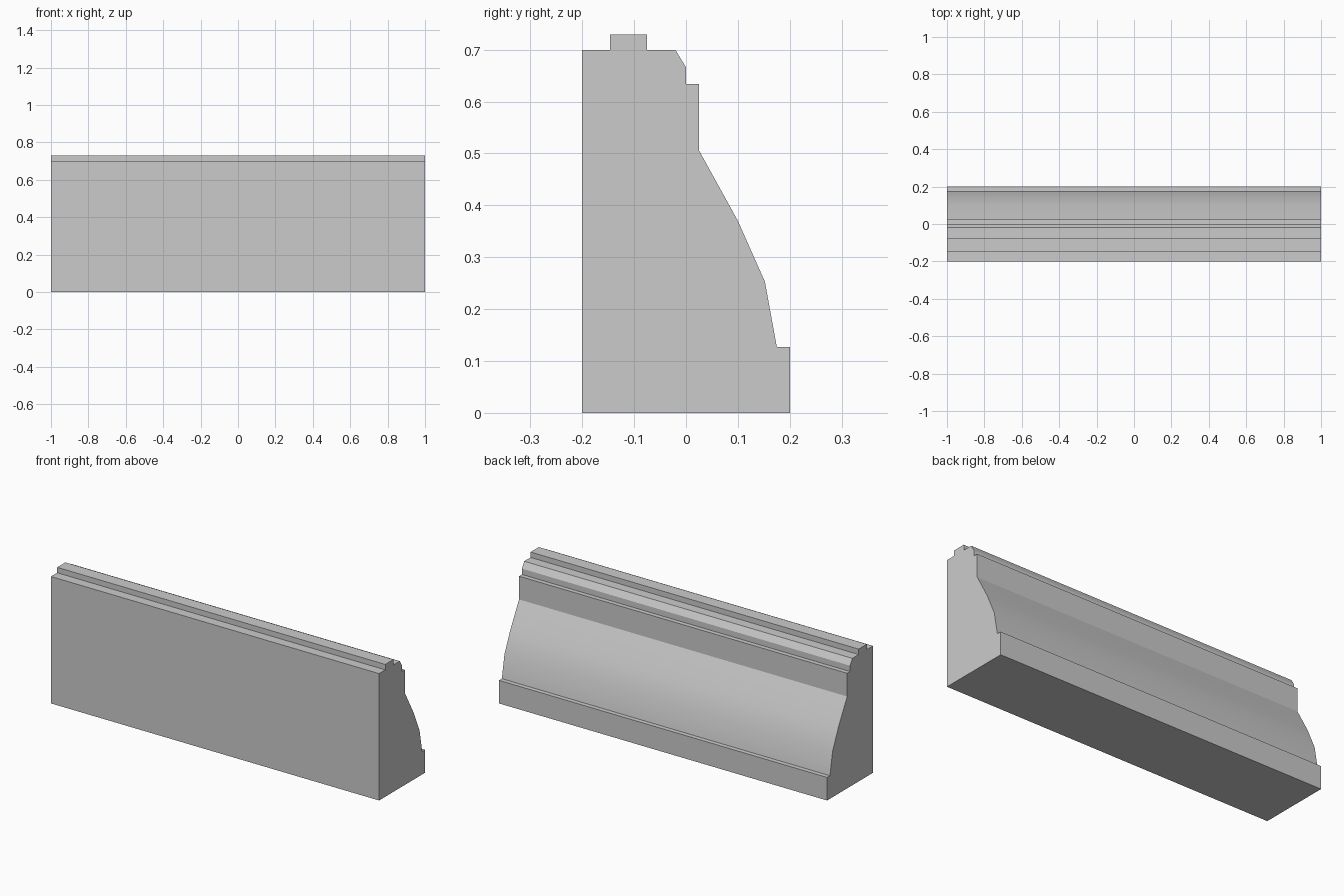
import bpy
import bmesh
import math

if "Cube" in bpy.data.objects:
    bpy.data.objects.remove(bpy.data.objects["Cube"])

# Barrier cross-section (y, z): flat front, lipped foot, curved back, stepped coping
PROFILE = [
    (-0.2, 0.0), (0.2, 0.0),
    (0.2, 0.127), (0.175, 0.127),
    (0.152, 0.253), (0.1, 0.37), (0.025, 0.506),
    (0.025, 0.634), (0.0, 0.634), (0.0, 0.666), (-0.02, 0.699),
    (-0.075, 0.699), (-0.075, 0.729), (-0.146, 0.729), (-0.146, 0.699),
    (-0.2, 0.699),
]


def extrude_along_x(name, profile, x0, x1):
    bm = bmesh.new()
    cap = bm.faces.new([bm.verts.new((x0, y, z)) for y, z in profile])
    result = bmesh.ops.extrude_face_region(bm, geom=[cap], use_keep_orig=True)
    moved = [v for v in result["geom"] if isinstance(v, bmesh.types.BMVert)]
    bmesh.ops.translate(bm, verts=moved, vec=(x1 - x0, 0, 0))
    bmesh.ops.recalc_face_normals(bm, faces=bm.faces)
    mesh = bpy.data.meshes.new(name)
    bm.to_mesh(mesh)
    bm.free()
    obj = bpy.data.objects.new(name, mesh)
    bpy.context.collection.objects.link(obj)
    return obj


# Wall section running the full length, smooth only across the curved back
wall = extrude_along_x("barrier_wall", PROFILE, -1.0, 1.0)
bpy.context.view_layer.objects.active = wall
wall.select_set(True)
bpy.ops.object.shade_smooth_by_angle(angle=math.radians(25))
